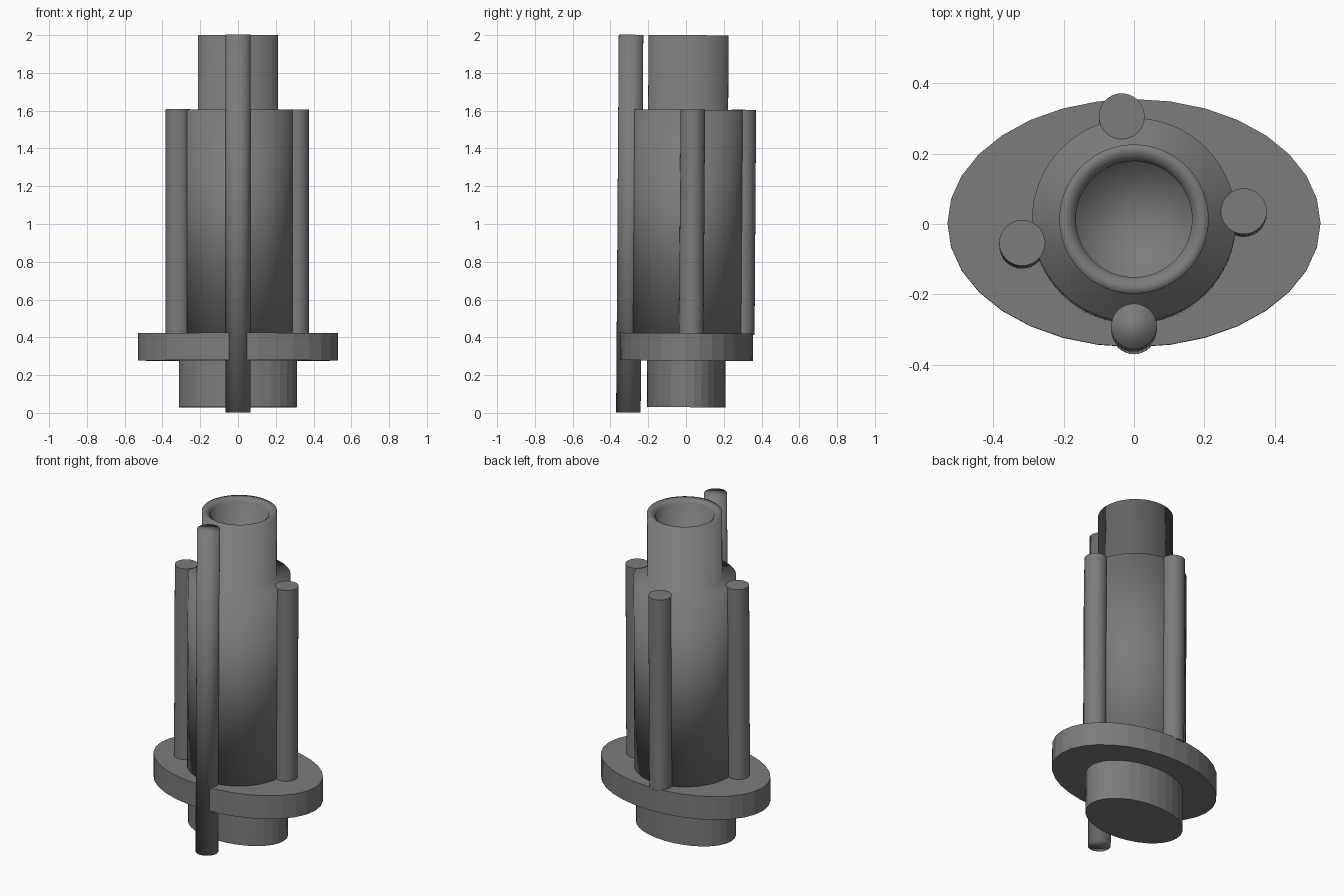
import bpy, bmesh, math
from mathutils import Matrix, Vector

if "Cube" in bpy.data.objects:
    bpy.data.objects.remove(bpy.data.objects["Cube"])

LEAN = 0.0070  # whole model leans slightly towards +y

grey = bpy.data.materials.new("mid_grey")
grey.diffuse_color = (0.2, 0.2, 0.2, 1)
grey.use_nodes = True
grey.node_tree.nodes["Principled BSDF"].inputs["Base Color"].default_value = grey.diffuse_color


def finish(name, bm, smooth):
    """smooth: 'all', 'sides' or 'none'"""
    bmesh.ops.recalc_face_normals(bm, faces=bm.faces)
    bm.transform(Matrix.Rotation(-LEAN, 4, 'X'))
    for f in bm.faces:
        f.smooth = smooth == 'all' or (smooth == 'sides' and abs(f.normal.z) < 0.5)
    if smooth == 'sides':
        for e in bm.edges:
            e.smooth = len({f.smooth for f in e.link_faces}) == 1
    me = bpy.data.meshes.new(name)
    bm.to_mesh(me)
    bm.free()
    me.materials.append(grey)
    ob = bpy.data.objects.new(name, me)
    bpy.context.collection.objects.link(ob)
    return ob


def cylinder(name, x, y, z0, z1, rx, ry, sides, smooth):
    bm = bmesh.new()
    bmesh.ops.create_cone(bm, cap_ends=True, segments=sides,
                          radius1=1, radius2=1, depth=1)
    for v in bm.verts:
        v.co = Vector((x + v.co.x * rx, y + v.co.y * ry,
                       z0 + (v.co.z + 0.5) * (z1 - z0)))
    return finish(name, bm, smooth)


def lathe(name, profile, sides):
    bm = bmesh.new()
    rings = []
    for r, z in profile:
        if r == 0:
            rings.append([bm.verts.new((0, 0, z))])
        else:
            rings.append([bm.verts.new((r * math.cos(2 * math.pi * i / sides),
                                        r * math.sin(2 * math.pi * i / sides), z))
                          for i in range(sides)])
    for a, b in zip(rings, rings[1:]):
        for i in range(sides):
            j = (i + 1) % sides
            quad = [a[i % len(a)], a[j % len(a)], b[j % len(b)], b[i % len(b)]]
            bm.faces.new(list(dict.fromkeys(quad)))
    return finish(name, bm, 'all')


# Oval foot and oval flange, faceted
cylinder("foot", 0, 0, 0.03, 0.30, 0.313, 0.208, 32, 'none')
cylinder("flange", 0, 0, 0.277, 0.422, 0.53, 0.352, 32, 'none')

# Hollow body with shoulder, neck and open mouth
lathe("body", [(0, 0.40), (0.29, 0.40), (0.29, 1.605), (0.212, 1.605),
               (0.212, 2.0), (0.187, 1.997), (0.165, 1.98),
               (0.165, 1.6), (0, 1.6)], 64)

# Long front rod and three shorter rods
cylinder("front_rod", 0, -0.305, 0.0, 2.0, 0.065, 0.065, 32, 'all')
for name, x, y in (("right_rod", 0.312, 0.025),
                   ("left_rod", -0.318, -0.065),
                   ("back_rod", -0.035, 0.295)):
    cylinder(name, x, y, 0.415, 1.607, 0.065, 0.065, 32, 'sides')
